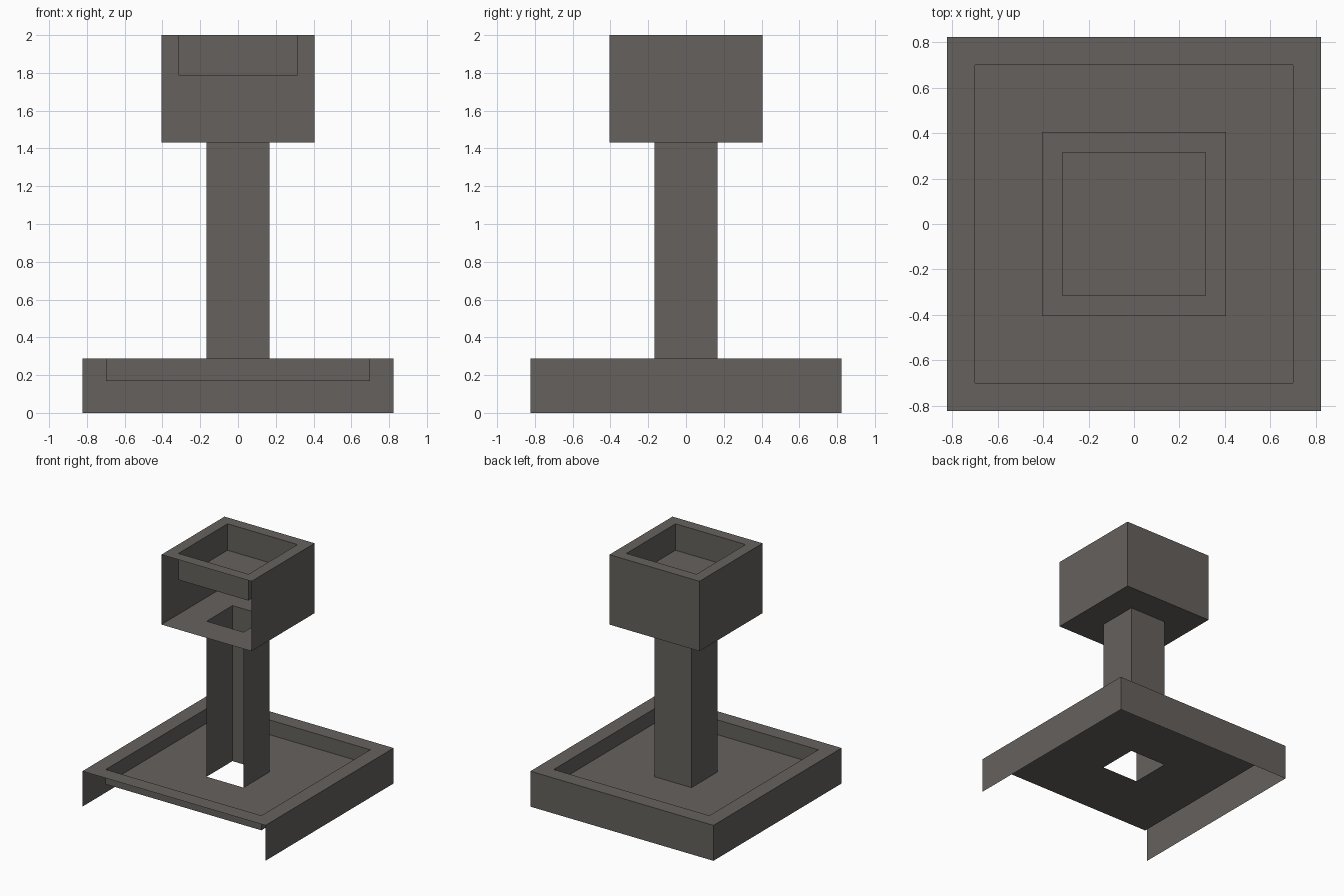
import bpy, bmesh

if "Cube" in bpy.data.objects:
    bpy.data.objects.remove(bpy.data.objects["Cube"])

stone = bpy.data.materials.new("dark_stone")
stone.diffuse_color = (0.13, 0.12, 0.11, 1)
stone.use_nodes = True
stone.node_tree.nodes["Principled BSDF"].inputs["Base Color"].default_value = stone.diffuse_color


def shell(name, rings, open_front=(), cap=False):
    """Join square rings (half width, z); spans in open_front have no -y face."""
    bm = bmesh.new()
    loops = [[bm.verts.new((sx * h, sy * h, z))
              for sx, sy in ((-1, -1), (1, -1), (1, 1), (-1, 1))]
             for h, z in rings]
    for i, (a, b) in enumerate(zip(loops, loops[1:])):
        for k in range(4):
            if k == 0 and i in open_front:
                continue
            n = (k + 1) % 4
            bm.faces.new((a[k], a[n], b[n], b[k]))
    if cap:
        bm.faces.new(loops[-1])
    mesh = bpy.data.meshes.new(name)
    bm.to_mesh(mesh)
    bm.free()
    mesh.materials.append(stone)
    obj = bpy.data.objects.new(name, mesh)
    bpy.context.collection.objects.link(obj)


# Base: outer walls (open front and bottom), rim, recess walls, floor with hole
shell("base_tray", [(0.823, 0), (0.823, 0.288), (0.70, 0.288),
                    (0.70, 0.168), (0.166, 0.168)], open_front={0})
# Hollow column, open at the front
shell("column", [(0.166, 0.168), (0.166, 1.432)], open_front={0})
# Head: underside with hole, outer walls (open front), rim, recess and its floor
shell("head_block", [(0.166, 1.432), (0.405, 1.432), (0.405, 2.0), (0.315, 2.0),
                     (0.315, 1.785)], open_front={1}, cap=True)
